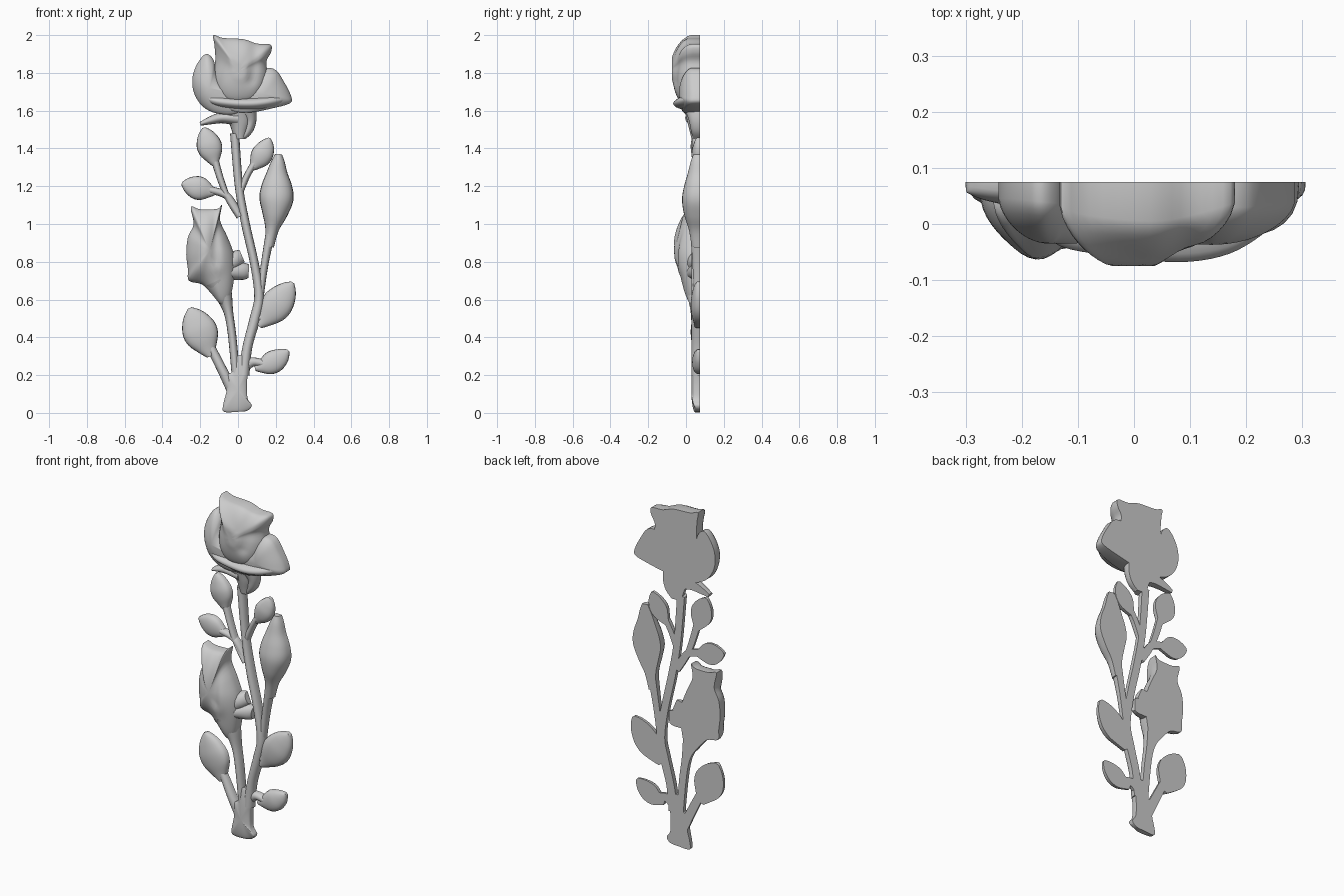
import bpy, bmesh, math
from mathutils import Vector

BACK = 0.075  # every part is a relief with its flat back on this plane


def spline(pts, closed=False, n=5):
    """Catmull-Rom resampling of a short list of control tuples."""
    P = [Vector(p) for p in pts]
    k, out = len(P), []
    for i in range(k if closed else k - 1):
        g = (lambda j: P[j % k]) if closed else (lambda j: P[max(0, min(k - 1, j))])
        a, b, c, d = g(i - 1), g(i), g(i + 1), g(i + 2)
        for s in range(n):
            t = s / n
            out.append(0.5 * (2 * b + (c - a) * t + (2 * a - 5 * b + 4 * c - d) * t * t
                              + (3 * b - a - 3 * c + d) * t ** 3))
    if not closed:
        out.append(P[-1])
    return out


def finish(name, bm, angle=50):
    bmesh.ops.recalc_face_normals(bm, faces=bm.faces)
    me = bpy.data.meshes.new(name)
    bm.to_mesh(me)
    bm.free()
    ob = bpy.data.objects.new(name, me)
    bpy.context.collection.objects.link(ob)
    bpy.ops.object.select_all(action='DESELECT')
    bpy.context.view_layer.objects.active = ob
    ob.select_set(True)
    bpy.ops.object.shade_smooth_by_angle(angle=math.radians(angle))
    return ob


def strip(name, path, square=0.75, seg=12):
    """Domed strip along a path of (x, z, half width, height)."""
    bm, rings = bmesh.new(), []
    S = spline(path)
    for i, p in enumerate(S):
        t = S[min(i + 1, len(S) - 1)] - S[max(i - 1, 0)]
        n = Vector((-t[1], t[0])).normalized()
        w, h = max(p[2], 0.002), max(p[3], 0.004)
        ring = []
        for j in range(seg + 1):
            a = math.pi * j / seg
            o = w * math.cos(a)
            d = h * max(math.sin(a), 0) ** square if 0 < j < seg else 0
            ring.append(bm.verts.new((p[0] + n.x * o, BACK - d, p[1] + n.y * o)))
        rings.append(ring)
    for A, B in zip(rings, rings[1:]):
        for j in range(seg + 1):
            k = (j + 1) % (seg + 1)
            bm.faces.new((A[j], A[k], B[k], B[j]))
    bm.faces.new(rings[0])
    bm.faces.new(rings[-1])
    return finish(name, bm)


def relief(name, outline, centre, peak, fold=lambda x, z: 0, n=4):
    """Domed plate from an outline of (x, z, edge height)."""
    bm, rings = bmesh.new(), []
    S = spline(outline, True, n)
    cx, cz = centre
    rings.append([bm.verts.new((p[0], BACK, p[1])) for p in S])
    for q in range(12):
        t = (q / 12) ** 1.3
        s = (1 - (1 - t) ** 2) ** 0.65
        ring = []
        for p in S:
            x, z = p[0] + (cx - p[0]) * t, p[1] + (cz - p[1]) * t
            d = p[2] + (peak - p[2]) * s + fold(x, z) * s
            ring.append(bm.verts.new((x, max(BACK - d, -0.075), z)))
        rings.append(ring)
    k = len(S)
    for A, B in zip(rings, rings[1:]):
        for j in range(k):
            bm.faces.new((A[j], A[(j + 1) % k], B[(j + 1) % k], B[j]))
    tip = bm.verts.new((cx, max(BACK - peak - fold(cx, cz), -0.075), cz))
    for j in range(k):
        bm.faces.new((rings[-1][j], rings[-1][(j + 1) % k], tip))
    bm.faces.new(rings[0])
    return finish(name, bm)


def ridge(x, z, x0, z0, x1, z1, width, amount):
    """Soft ridge (or groove) along a line, used for petal folds."""
    d = Vector((x1 - x0, z1 - z0))
    v = Vector((x - x0, z - z0))
    t = max(0, min(1, v.dot(d) / d.length_squared))
    return amount * math.exp(-((v - d * t).length / width) ** 2)


# Cut foot of the bouquet
relief("foot", [(-.075, .006, .02), (0, .006, .03), (.05, .012, .02), (.073, .04, .03), (.05, .08, .03),
                (.048, .17, .03), (.06, .27, .03), (.03, .30, .03), (-.005, .30, .03), (-.03, .22, .03),
                (-.055, .2, .03), (-.06, .12, .025), (-.077, .05, .02)], (0, .12), .047)

# Stems and twigs: (x, z, half width, height)
stems = {
    "main_stem": [(.03, .2, .03, .045), (.05, .35, .026, .045), (.09, .5, .028, .045), (.112, .62, .026, .045),
                  (.085, .8, .023, .045), (.04, 1.0, .023, .045), (.005, 1.2, .022, .04), (-.018, 1.48, .024, .045)],
    "left_bud_stem": [(-.01, .18, .022, .04), (-.03, .4, .022, .045), (-.05, .53, .025, .05), (-.075, .62, .045, .07),
                      (-.11, .7, .07, .1)],
    "right_bud_stem": [(.11, .57, .02, .035), (.14, .78, .02, .04), (.175, .97, .026, .055)],
    "upper_left_twig": [(.01, 1.04, .02, .04), (-.05, 1.13, .016, .035), (-.09, 1.23, .018, .035), (-.12, 1.33, .02, .035)],
    "side_left_twig": [(.0, 1.06, .022, .035), (-.05, 1.14, .02, .035), (-.09, 1.165, .02, .033), (-.15, 1.18, .02, .035)],
    "upper_right_twig": [(.015, 1.18, .018, .035), (.05, 1.26, .017, .035), (.085, 1.32, .018, .035)],
    "low_left_twig": [(-.03, .12, .03, .035), (-.08, .22, .026, .04), (-.13, .32, .024, .035), (-.16, .38, .02, .035)],
    "mid_right_twig": [(.09, .5, .02, .035), (.13, .51, .025, .035), (.18, .56, .02, .04)],
    "low_right_twig": [(.03, .25, .04, .035), (.08, .27, .024, .035), (.14, .26, .022, .035)],
}
for name, path in stems.items():
    strip(name, path)

# Leaves: base, tip, half width, height, bend
leaves = {
    "upper_left_leaf": ((-.12, 1.31), (-.182, 1.51), .066, .05, 0),
    "side_left_leaf": ((-.12, 1.165), (-.298, 1.215), .062, .042, 0),
    "upper_right_leaf": ((.07, 1.29), (.167, 1.455), .057, .045, -.01),
    "low_left_leaf": ((-.145, .30), (-.255, .555), .092, .05, 0),
    "mid_right_leaf": ((.11, .46), (.29, .69), .083, .05, -.005),
    "low_right_leaf": ((.09, .235), (.267, .33), .06, .042, -.015),
}
prof = [(0, .22, .6), (.15, .55, .75), (.35, .92, .95), (.55, 1, 1), (.75, .8, .85), (.9, .48, .65), (1, .12, .45)]
for name, (a, b, w, h, bend) in leaves.items():
    a, b = Vector(a), Vector(b)
    side = Vector((-(b - a).y, (b - a).x)).normalized()
    path = []
    for t, ws, hs in prof:
        c = a.lerp(b, t) + side * bend * math.sin(math.pi * t)
        path.append((c.x, c.y, w * ws, h * hs))
    strip(name, path, square=.65)

# Closed bud on the right
strip("right_bud", [(.165, .88, .025, .045), (.18, .97, .036, .06), (.194, 1.05, .066, .085), (.203, 1.13, .09, .096),
                    (.205, 1.2, .082, .085), (.207, 1.27, .056, .065), (.212, 1.33, .036, .05), (.215, 1.37, .018, .035)])

# Half-open bud on the left
relief("left_bud", [(-.25, 1.09, .04), (-.2, 1.078, .05), (-.11, 1.08, .05), (-.085, 1.1, .04), (-.095, 1.02, .035),
                    (-.055, .93, .035), (-.02, .83, .035), (-.02, .72, .04), (-.045, .6, .04), (-.085, .57, .04),
                    (-.14, .63, .035), (-.19, .68, .03), (-.26, .70, .025), (-.265, .76, .03), (-.274, .84, .03),
                    (-.265, .93, .03), (-.235, 1.0, .03)], (-.15, .86), .132,
       lambda x, z: ridge(x, z, -.12, 1.05, -.12, .8, .025, -.014) + ridge(x, z, -.16, 1.07, -.2, .75, .035, .01)
       + ridge(x, z, -.05, .58, -.1, .7, .06, -.02))
strip("bud_sepal_upper", [(-.06, .78, .05, .075), (-.01, .815, .045, .06), (.022, .83, .035, .035)])
strip("bud_sepal_lower", [(-.09, .735, .04, .095), (-.03, .745, .042, .07), (.03, .75, .045, .05), (.057, .75, .035, .035)])

# Rose head: inner bloom with folded petals
relief("rose_bloom", [(-.13, 2.0, .045), (-.08, 1.985, .06), (.03, 1.978, .07), (.1, 1.955, .06), (.172, 1.95, .04),
                      (.175, 1.91, .04), (.15, 1.86, .045), (.155, 1.79, .055), (.13, 1.72, .08), (.07, 1.66, .1),
                      (-.03, 1.65, .1), (-.1, 1.69, .08), (-.13, 1.77, .05), (-.12, 1.87, .04), (-.125, 1.95, .04)],
       (.005, 1.81), .148,
       lambda x, z: ridge(x, z, -.1, 1.97, .02, 1.8, .035, .012) + ridge(x, z, .1, 1.93, .075, 1.76, .03, -.014))

# Outer petals
relief("rose_left_petal", [(-.17, 1.9, .035), (-.215, 1.85, .03), (-.24, 1.78, .03), (-.235, 1.70, .03),
                           (-.19, 1.625, .05), (-.11, 1.585, .07), (0, 1.59, .08), (0, 1.68, .1), (-.09, 1.72, .1),
                           (-.115, 1.8, .06), (-.13, 1.87, .04)], (-.15, 1.72), .11)
relief("rose_right_petal", [(.14, 1.82, .05), (.2, 1.815, .045), (.245, 1.75, .04), (.28, 1.68, .035),
                            (.276, 1.64, .045), (.18, 1.612, .075), (.06, 1.59, .085), (-.03, 1.6, .09),
                            (-.1, 1.65, .1), (0, 1.7, .1), (.1, 1.74, .09)], (.14, 1.69), .112)
# Rolled lip of the lower petals
strip("rose_petal_lip", [(-.2, 1.69, .015, .065), (-.13, 1.655, .032, .115), (-.03, 1.64, .036, .132), (.08, 1.638, .038, .143),
                         (.17, 1.648, .036, .128), (.24, 1.662, .028, .085), (.275, 1.67, .018, .045)])

# Calyx and sepals under the rose
strip("calyx", [(0, 1.64, .14, .09), (0, 1.59, .1, .08), (.01, 1.54, .062, .068), (.01, 1.49, .042, .055), (.01, 1.45, .03, .045)])
strip("sepal_left", [(.0, 1.56, .04, .08), (-.08, 1.563, .03, .07), (-.14, 1.55, .022, .05), (-.2, 1.53, .01, .035)])
strip("sepal_right", [(.05, 1.6, .05, .08), (.065, 1.55, .033, .06), (.055, 1.5, .026, .05), (.03, 1.46, .015, .04)])
